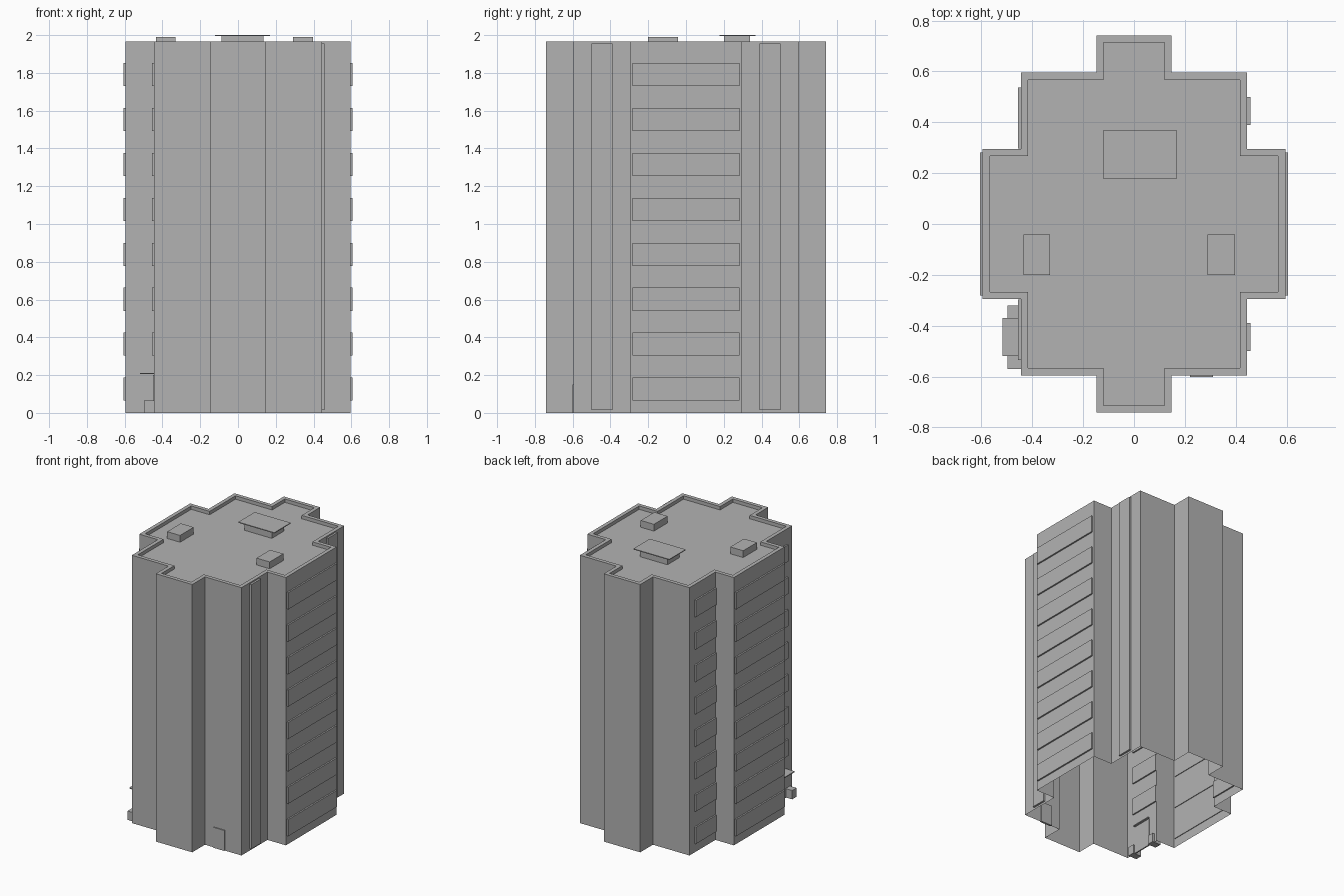
import bpy
import bmesh

default = bpy.data.objects.get("Cube")
if default:
    bpy.data.objects.remove(default, do_unlink=True)

# Single plain concrete colour
concrete = bpy.data.materials.new("concrete_grey")
concrete.use_nodes = True
GREY = (0.45, 0.45, 0.45, 1)
concrete.diffuse_color = GREY
concrete.node_tree.nodes["Principled BSDF"].inputs["Base Color"].default_value = GREY


def finish(name, bm):
    mesh = bpy.data.meshes.new(name)
    bmesh.ops.recalc_face_normals(bm, faces=bm.faces[:])
    bm.to_mesh(mesh)
    bm.free()
    mesh.materials.append(concrete)
    obj = bpy.data.objects.new(name, mesh)
    bpy.context.collection.objects.link(obj)
    return obj


def boxes(name, spans):
    """One object made of boxes, each given as (x range, y range, z range)."""
    bm = bmesh.new()
    for span in spans:
        verts = bmesh.ops.create_cube(bm, size=1)["verts"]
        for v in verts:
            for i, (lo, hi) in enumerate(span):
                v.co[i] = lo if v.co[i] < 0 else hi
    return finish(name, bm)


# Stepped cross footprint, optionally shrunk by the parapet width
def footprint(inset):
    quarter = [(0.595, 0.295), (0.445, 0.295), (0.445, 0.595), (0.148, 0.595), (0.148, 0.742)]
    quarter = [(x - inset, y - inset) for x, y in quarter]
    points = []
    for sx, sy in ((1, 1), (-1, 1), (-1, -1), (1, -1)):
        corner = [(sx * x, sy * y) for x, y in quarter]
        points += corner if sx == sy else corner[::-1]
    return points


# Tower shell: outer walls, parapet rim, inner parapet wall and roof; open below
TOP, ROOF, RIM = 1.965, 1.94, 0.028
bm = bmesh.new()
rings = [[bm.verts.new((x, y, z)) for x, y in footprint(inset)]
         for inset, z in ((0, 0), (0, TOP), (RIM, TOP), (RIM, ROOF))]
for low, high in zip(rings, rings[1:]):
    for i in range(len(low)):
        j = (i + 1) % len(low)
        bm.faces.new((low[i], low[j], high[j], high[i]))
bm.faces.new(rings[-1])
finish("tower_shell", bm)

# Rows of window panels on the side walls, one per storey
floors = [(0.065 + 0.2378 * i, 0.187 + 0.2378 * i) for i in range(8)]
wing = (-0.282, 0.282)
boxes("left_wing_windows", [((0.59, 0.606), wing, z) for z in floors])
boxes("right_wing_windows", [((-0.606, -0.59), wing, z) for z in floors])
recess = (-0.456, -0.435)
boxes("right_back_windows", [(recess, (0.297, 0.537), z) for z in floors])
boxes("right_front_windows", [(recess, (-0.535, -0.297), z) for z in floors[1:]])

# Full-height strips on the left side
boxes("left_stair_strips", [((0.43, 0.459), y, (0.015, 1.955))
                            for y in ((-0.5, -0.39), (0.39, 0.5))])

# Front service door
boxes("front_door", [((0.22, 0.31), (-0.602, -0.588), (0, 0.15))])

# Side entrance: door, flanking blocks and canopy
boxes("entrance_door", [((-0.449, -0.44), (-0.52, -0.37), (0, 0.2))])
boxes("entrance_blocks", [((-0.498, -0.43), y, (0, 0.065))
                          for y in ((-0.57, -0.52), (-0.37, -0.32))])
boxes("entrance_canopy", [((-0.518, -0.43), (-0.52, -0.37), (0.205, 0.212))])

# Roof housings
boxes("roof_vents", [(x, (-0.2, -0.042), (ROOF, 1.99))
                     for x in ((-0.435, -0.33), (0.29, 0.397))])
boxes("roof_hut", [((-0.088, 0.135), (0.2, 0.34), (ROOF, 1.995))])
boxes("roof_hut_slab", [((-0.122, 0.17), (0.178, 0.368), (1.994, 2.0))])
